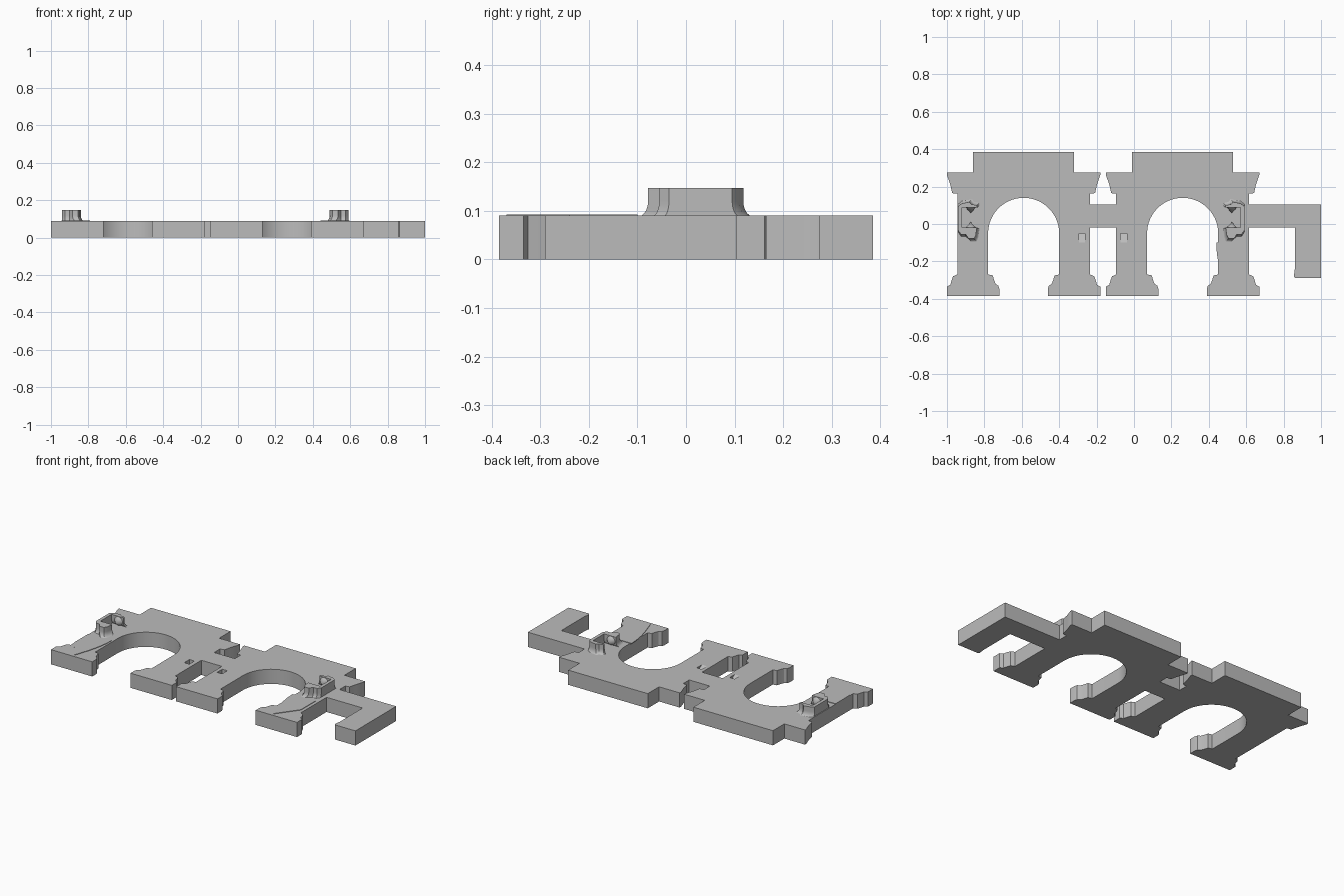
import bpy, bmesh, math
from mathutils import Vector, Matrix

cube = bpy.data.objects.get("Cube")
if cube:
    bpy.data.objects.remove(cube, do_unlink=True)

THICK = 0.09      # plate thickness
TOP = 0.147       # top of the brackets
AXIS = -0.175     # mirror line between the two brackets

stone = bpy.data.materials.new("stone grey")
stone.use_nodes = True
stone.diffuse_color = (0.5, 0.5, 0.5, 1)
stone.node_tree.nodes["Principled BSDF"].inputs["Base Color"].default_value = (0.5, 0.5, 0.5, 1)


def finish(name, bm, smooth=False):
    bmesh.ops.recalc_face_normals(bm, faces=bm.faces)
    mesh = bpy.data.meshes.new(name)
    bm.to_mesh(mesh)
    bm.free()
    mesh.materials.append(stone)
    obj = bpy.data.objects.new(name, mesh)
    bpy.context.collection.objects.link(obj)
    if smooth:
        bpy.ops.object.select_all(action='DESELECT')
        obj.select_set(True)
        bpy.context.view_layer.objects.active = obj
        bpy.ops.object.shade_smooth_by_angle(angle=math.radians(30))
    return obj


def loft(name, rings, smooth=False):
    """Skin a stack of matching closed rings and cap both ends."""
    bm = bmesh.new()
    loops = [[bm.verts.new(p) for p in ring] for ring in rings]
    for a, b in zip(loops, loops[1:]):
        for i in range(len(a)):
            j = (i + 1) % len(a)
            bm.faces.new((a[i], a[j], b[j], b[i]))
    bm.faces.new(loops[0])
    bm.faces.new(loops[-1])
    return finish(name, bm, smooth)


def plate(name, outline, z0=0.0, z1=THICK, smooth=False):
    return loft(name, [[(x, y, z) for x, y in outline] for z in (z0, z1)], smooth)


# Half outline of one archway, from the crown of the opening round to the top
half = [(0.19 * math.sin(math.radians(a)), -0.05 + 0.19 * math.cos(math.radians(a)))
        for a in range(0, 91, 6)]
half += [(0.19, -0.27), (0.165, -0.275), (0.158, -0.3), (0.15, -0.32), (0.135, -0.33),
         (0.13, -0.345), (0.13, -0.385), (0.41, -0.385), (0.41, -0.335), (0.392, -0.325),
         (0.385, -0.3), (0.378, -0.28), (0.355, -0.27), (0.355, 0.162), (0.382, 0.165),
         (0.392, 0.21), (0.41, 0.262), (0.41, 0.275), (0.27, 0.275), (0.27, 0.385)]
outline = half + [(-x, y) for x, y in reversed(half[1:])]


def ramp_cutter(name, x0, x1):
    side = [(-0.1, THICK), (-0.05, THICK - 0.03), (-0.05, 0.12), (-0.1, 0.12)]
    obj = loft(name, [[(x, y, z) for y, z in side] for x in (x0, x1)])
    obj.hide_render = True
    obj.hide_set(True)
    return obj


# Archways with a sloping slot in each inner leg
for side, cx, slot in (("right", -0.59, -0.278), ("left", 0.26, -0.055)):
    arch = plate(side + "_archway", [(cx + x, y) for x, y in outline], smooth=True)
    cut = arch.modifiers.new("slot", 'BOOLEAN')
    cut.operation = 'DIFFERENCE'
    cut.solver = 'EXACT'
    cut.object = ramp_cutter(side + "_slot_cutter", slot - 0.017, slot + 0.017)

# Bar joining the archways and the hooked bar at the end
plate("link_bar", [(-0.235, -0.02), (-0.095, -0.02), (-0.095, 0.105), (-0.235, 0.105)])
plate("end_hook", [(0.615, -0.02), (0.86, -0.02), (0.86, -0.24), (0.855, -0.28), (0.863, -0.29),
                   (1, -0.29), (1, 0.105), (0.615, 0.105)])

# Clip brackets: C shape seen from above, flaring out where it meets the plate
clip = [(-0.92, -0.02), (-0.84, -0.02), (-0.846, -0.06), (-0.855, -0.078), (-0.885, -0.078),
        (-0.9, -0.055), (-0.925, -0.055), (-0.94, -0.035), (-0.94, 0.095), (-0.92, 0.11),
        (-0.88, 0.118), (-0.868, 0.105), (-0.84, 0.1), (-0.84, 0.088), (-0.92, 0.088)]


def mirrored(points, flip):
    return [(2 * AXIS - p[0] if flip else p[0], *p[1:]) for p in points]


for side, flip in (("right", False), ("left", True)):
    rings = []
    for step in range(8):
        a = math.radians(90 * step / 7)
        flare = 1 - math.sin(a)
        z = THICK - 0.002 + 0.032 * (1 - math.cos(a))
        ring = [(x + 0.02 * flare * (x > -0.9), 0.02 + (y - 0.02) * (1 + 0.22 * flare), z)
                for x, y in clip]
        rings.append(mirrored(ring, flip))
    rings.append([(x, y, TOP) for x, y, z in rings[-1]])
    loft(side + "_clip_bracket", rings, smooth=True)

    # Pointed pins facing each other between the bracket arms
    px = mirrored([(-0.873, 0)], flip)[0][0]
    for end, y, turn in (("back", 0.073, 90), ("front", -0.005, -90)):
        bm = bmesh.new()
        bmesh.ops.create_cone(bm, cap_ends=True, segments=24, radius1=0.027, radius2=0, depth=0.03,
                              matrix=Matrix.Translation((px, y, 0.118))
                              @ Matrix.Rotation(math.radians(turn), 4, 'X'))
        finish(side + "_" + end + "_pin", bm, True)

    # Thin curved skin running from the bracket down the outer leg
    arc = [(-0.85 + 0.06 * math.sin(math.pi * t / 20), -0.37 + 0.27 * t / 10) for t in range(11)]
    skin = [(-0.945, -0.1), (-0.945, -0.24)] + arc
    skin = mirrored([(min(x, -0.79), y) for x, y in skin], flip)
    plate(side + "_leg_skin", skin, THICK - 0.002, THICK + 0.003)
